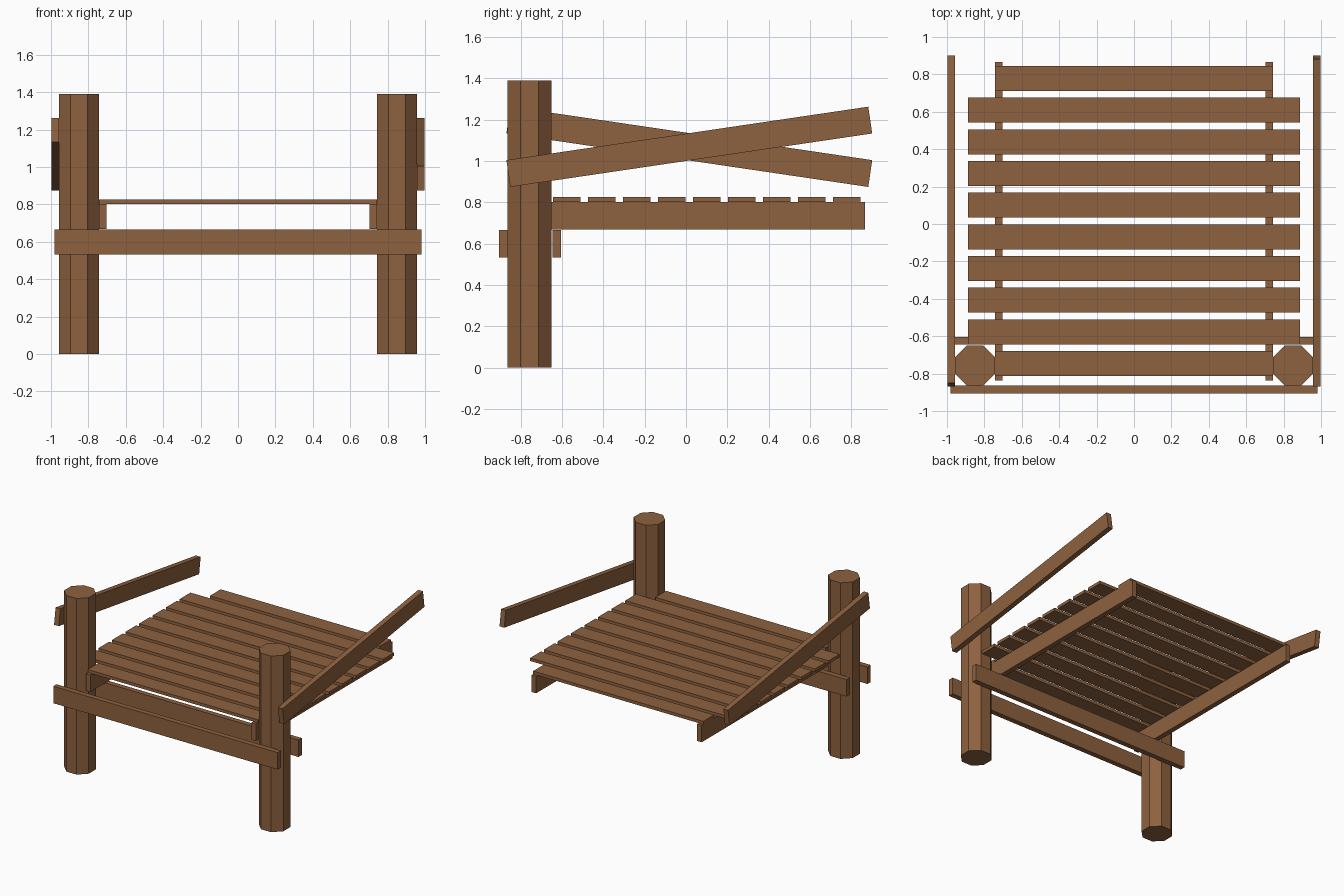
import bpy
import math

if "Cube" in bpy.data.objects:
    bpy.data.objects.remove(bpy.data.objects["Cube"])

wood = bpy.data.materials.new("wood")
wood.diffuse_color = (0.27, 0.12, 0.05, 1)
wood.use_nodes = True
wood.node_tree.nodes["Principled BSDF"].inputs["Base Color"].default_value = wood.diffuse_color


def finish(name):
    ob = bpy.context.object
    ob.name = name
    ob.data.materials.append(wood)
    return ob


def board(name, x, y, z, tilt=0.0):
    """Box from (min, max) ranges, optionally tilted about its own x axis."""
    spans = (x, y, z)
    bpy.ops.mesh.primitive_cube_add(size=1, location=[(a + b) / 2 for a, b in spans])
    ob = finish(name)
    size = [b - a for a, b in spans]
    for v in ob.data.vertices:
        v.co = [c * s for c, s in zip(v.co, size)]
    ob.rotation_euler.x = tilt
    return ob


# Octagonal posts with flats facing the axes
APOTHEM, POST_H = 0.107, 1.39
for side, label in ((-1, "left"), (1, "right")):
    bpy.ops.mesh.primitive_cylinder_add(
        vertices=8, radius=APOTHEM / math.cos(math.pi / 8), depth=POST_H,
        location=(side * 0.85, -0.757, POST_H / 2), rotation=(0, 0, math.pi / 8))
    finish(label + "_post")

    # Joists under the deck
    board(label + "_joist", sorted((side * 0.703, side * 0.743)), (-0.838, 0.866), (0.67, 0.803))

    # Slanted handrails, tilted in opposite directions
    board(label + "_handrail", sorted((side * 0.957, side * 0.998)),
          (0.016 - 0.885, 0.016 + 0.885), (1.069 - 0.0655, 1.069 + 0.0655),
          side * math.radians(8.4))

# Cross rails clamping the posts
board("front_cross_rail", (-0.98, 0.98), (-0.905, -0.864), (0.533, 0.667))
board("back_cross_rail", (-0.98, 0.98), (-0.645, -0.604), (0.533, 0.667))

# Deck planks: the first and last are shorter
for i in range(10):
    y = -0.746 + i * 0.1693
    half = 0.743 if i in (0, 9) else 0.888
    board(f"deck_plank_{i + 1}", (-half, half), (y - 0.067, y + 0.067), (0.803, 0.827))
